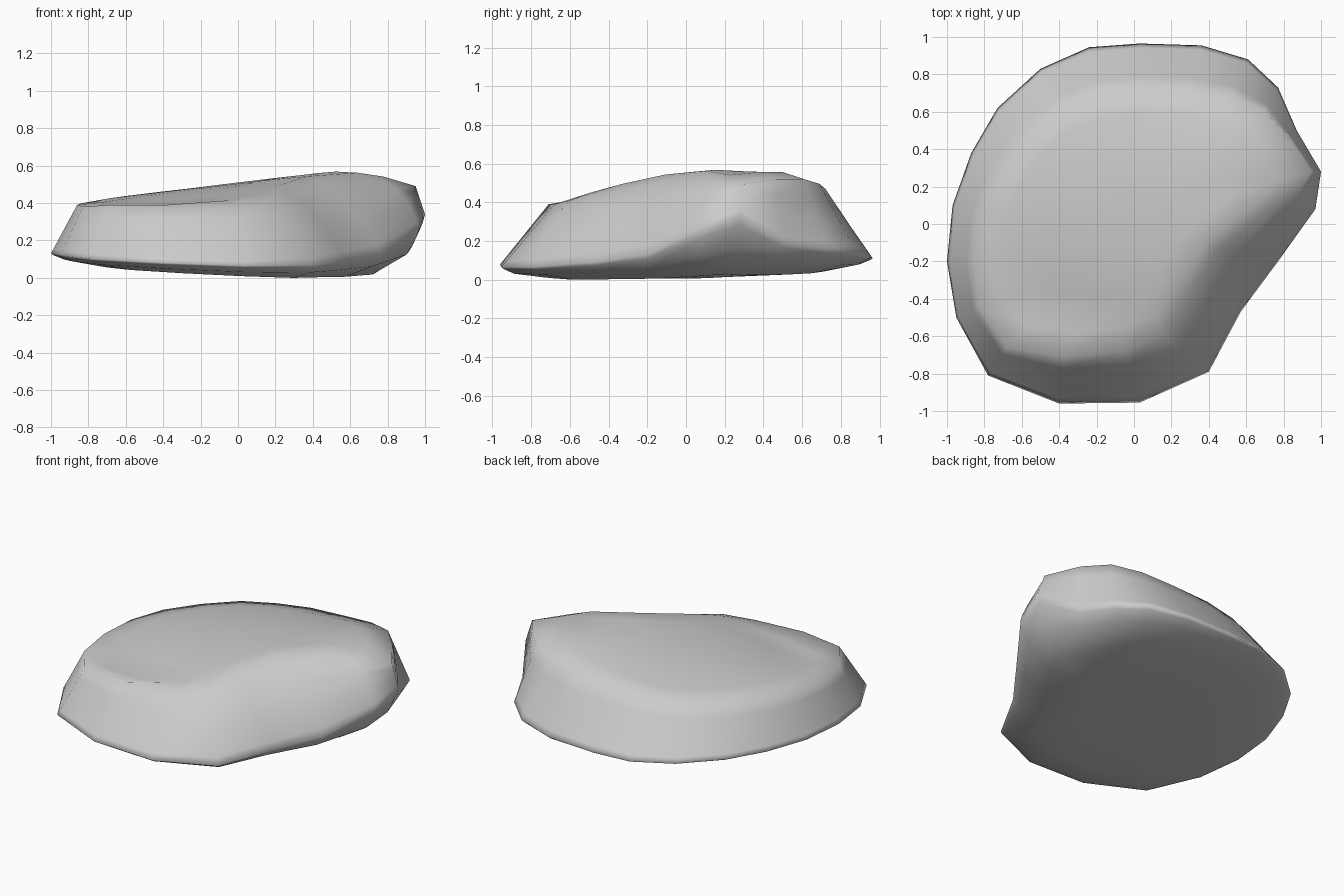
import bpy, bmesh
from mathutils import Vector

if "Cube" in bpy.data.objects:
    bpy.data.objects.remove(bpy.data.objects["Cube"])

# widest outline of the rock, anticlockwise from the right tip
RIM = [(1.0, .28, .35), (.87, .50, .21), (.77, .73, .17), (.61, .88, .15), (.36, .955, .13),
       (.03, .965, .12), (-.24, .945, .12), (-.50, .83, .13), (-.73, .62, .14), (-.87, .38, .14),
       (-.97, .10, .14), (-1.0, -.20, .14), (-.95, -.50, .13), (-.78, -.81, .11), (-.40, -.96, .09),
       (.03, -.955, .075), (.40, -.79, .075), (.57, -.47, .10), (.77, -.20, .14), (.97, .08, .27)]

# shoulder where the sides meet the sloping top
SHOULDER = [(.95, .28, .50), (.82, .47, .53), (.69, .61, .53), (.51, .69, .505), (.30, .72, .48),
            (.03, .73, .46), (-.20, .70, .44), (-.41, .62, .43), (-.60, .46, .42), (-.74, .26, .42),
            (-.83, .05, .41), (-.86, -.20, .40), (-.83, -.45, .39), (-.68, -.66, .40), (-.38, -.71, .40),
            (-.05, -.68, .40), (.15, -.60, .42), (.27, -.40, .46), (.46, -.13, .51), (.78, .12, .525)]


def base_z(x, y):
    return max(0.0, .035 - .05 * x + .03 * y)


def top_z(x, y):
    slope = .52 + .12 * x - .18 * (y - .15) ** 2
    return min(slope, .578 - .15 * max(0, x - .6))


def underside(scale, lift):
    return [(x * scale, y * scale, base_z(x * scale, y * scale) * (1 - lift) + z * lift)
            for x, y, z in RIM]


def between(t):
    # the front right slope is rounder than the other sides
    ring = []
    for i, (a, b) in enumerate(zip(RIM, SHOULDER)):
        p = Vector(a).lerp(Vector(b), t)
        if i >= 16:
            p += Vector((.02, -.015, .03)) * 4 * t * (1 - t)
        ring.append(tuple(p))
    return ring


def plateau(scale):
    return [(x * scale, y * scale, top_z(x * scale, y * scale)) for x, y, _ in SHOULDER]


# loft all rings from underside to top
bm = bmesh.new()
layers = [underside(.4, 0), underside(.74, .1), underside(.93, .5), underside(.985, .85), RIM,
          between(.1), between(.4), between(.75), SHOULDER, plateau(.82), plateau(.55), plateau(.25)]
rings = [[bm.verts.new(p) for p in layer] for layer in layers]
n = len(RIM)
for low, high in zip(rings, rings[1:]):
    for i in range(n):
        j = (i + 1) % n
        bm.faces.new((low[i], low[j], high[j], high[i]))

# close bottom and top
bm.faces.new(rings[0][::-1])
bm.faces.new(rings[-1])
bmesh.ops.recalc_face_normals(bm, faces=bm.faces)

# stand the lowest point on the ground
lowest = min(v.co.z for v in bm.verts)
bmesh.ops.translate(bm, verts=bm.verts, vec=(0, 0, -lowest))
for f in bm.faces:
    f.smooth = True

mesh = bpy.data.meshes.new("rock")
bm.to_mesh(mesh)
bm.free()
rock = bpy.data.objects.new("rock", mesh)
bpy.context.collection.objects.link(rock)
